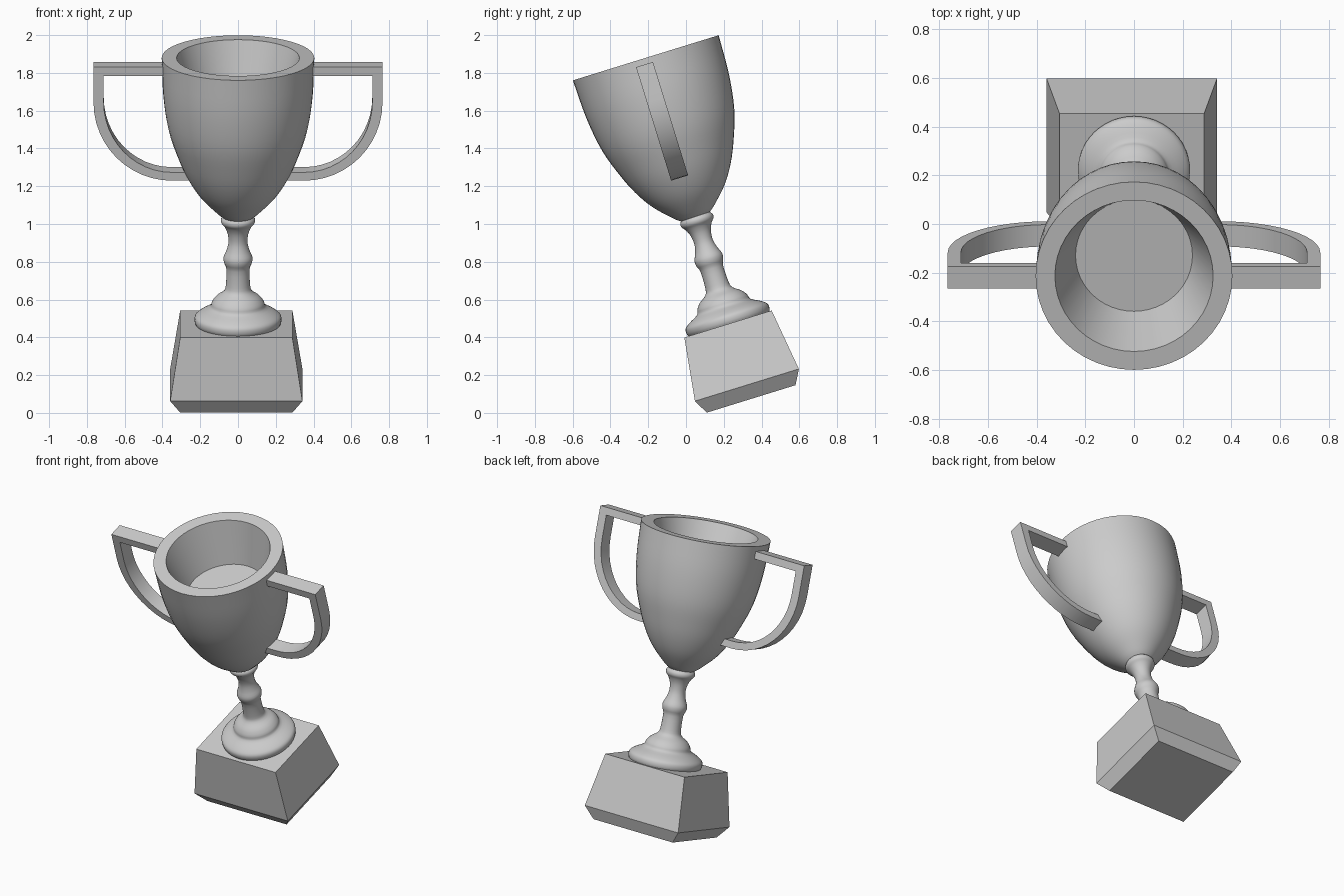
import bpy, bmesh, math
from mathutils import Matrix, Vector

if "Cube" in bpy.data.objects:
    bpy.data.objects.remove(bpy.data.objects["Cube"])

# The whole trophy leans forward
LEAN = Matrix.Translation((0, 0.345, 0.074)) @ Matrix.Rotation(math.radians(17.2), 4, 'X')


def finish(name, bm, smooth=True):
    bmesh.ops.recalc_face_normals(bm, faces=bm.faces)
    mesh = bpy.data.meshes.new(name)
    bm.to_mesh(mesh)
    bm.free()
    ob = bpy.data.objects.new(name, mesh)
    bpy.context.collection.objects.link(ob)
    ob.matrix_world = LEAN
    if smooth:
        bpy.ops.object.select_all(action='DESELECT')
        ob.select_set(True)
        bpy.context.view_layer.objects.active = ob
        bpy.ops.object.shade_smooth_by_angle(angle=math.radians(35))
    return ob


def spline(pts, steps=4):
    """Smooth a short profile with Catmull-Rom interpolation."""
    p = [Vector(q) for q in pts]
    p = [2 * p[0] - p[1]] + p + [2 * p[-1] - p[-2]]
    out = []
    for a, b, c, d in zip(p, p[1:], p[2:], p[3:]):
        for i in range(steps):
            t = i / steps
            out.append(0.5 * (2 * b + (c - a) * t + (2 * a - 5 * b + 4 * c - d) * t * t
                              + (3 * b - a - 3 * c + d) * t ** 3))
    return out + [p[-2]]


def lathe(name, profile, y=0.0, seg=48):
    """Revolve (radius, height) points into a capped solid."""
    bm = bmesh.new()
    rings = [[bm.verts.new((r * math.cos(math.tau * i / seg),
                            y + r * math.sin(math.tau * i / seg), z))
              for i in range(seg)] for r, z in profile]
    for lo, hi in zip(rings, rings[1:]):
        for i in range(seg):
            j = (i + 1) % seg
            bm.faces.new((lo[i], lo[j], hi[j], hi[i]))
    bm.faces.new(rings[0])
    bm.faces.new(rings[-1])
    return finish(name, bm)


# Plinth: flared block with an undercut bottom edge
bm = bmesh.new()
rings = []
for hx, hy, z in ((0.297, 0.246, 0), (0.350, 0.288, 0.077), (0.297, 0.242, 0.415)):
    rings.append([bm.verts.new((sx * hx - 0.009, sy * hy, z))
                  for sx, sy in ((-1, -1), (1, -1), (1, 1), (-1, 1))])
for lo, hi in zip(rings, rings[1:]):
    for i in range(4):
        j = (i + 1) % 4
        bm.faces.new((lo[i], lo[j], hi[j], hi[i]))
bm.faces.new(rings[0])
bm.faces.new(rings[-1])
finish("plinth", bm, smooth=False)

# Turned foot and stem
lathe("foot_and_stem", spline([
    (0.222, 0.410), (0.230, 0.430), (0.226, 0.458), (0.195, 0.482), (0.148, 0.508),
    (0.138, 0.535), (0.115, 0.565), (0.075, 0.595), (0.064, 0.630), (0.062, 0.720),
    (0.074, 0.755), (0.076, 0.785), (0.060, 0.825), (0.050, 0.870), (0.056, 0.920),
    (0.072, 0.955), (0.088, 0.975), (0.090, 0.995), (0.078, 1.012)], 3), y=0.005)

# Cup: curved outer wall, thick flat rim and shallow bowl
outer = spline([(0.075, 1.005), (0.115, 1.037), (0.200, 1.125), (0.265, 1.225),
                (0.317, 1.341), (0.367, 1.491), (0.395, 1.677), (0.404, 1.890)], 4)
lathe("cup", outer + [(0.325, 1.890), (0.240, 1.607)], y=0.001)


# Handles: flat band following a bar, a drop and an elliptical sweep
def handle(name, side):
    outline, inner = [(0.365, 1.858), (0.765, 1.858)], [(0.365, 1.810), (0.711, 1.810)]
    for i in range(13):
        a = math.pi / 2 * i / 12
        c, s = math.cos(a), math.sin(a)
        outline.append((0.35 + 0.415 * c, 1.663 - 0.434 * s))
        inner.append((0.35 + 0.361 * c, 1.663 - 0.388 * s))
    outline.append((0.23, 1.229))
    inner.append((0.23, 1.275))
    bm = bmesh.new()
    secs = [[bm.verts.new((side * x, -0.016 + dy, z)) for (x, z), dy in
             ((o, -0.047), (o, 0.047), (n, 0.047), (n, -0.047))]
            for o, n in zip(outline, inner)]
    for a, b in zip(secs, secs[1:]):
        for i in range(4):
            j = (i + 1) % 4
            bm.faces.new((a[i], a[j], b[j], b[i]))
    bm.faces.new(secs[0])
    bm.faces.new(secs[-1])
    finish(name, bm)


handle("left_handle", -1)
handle("right_handle", 1)
